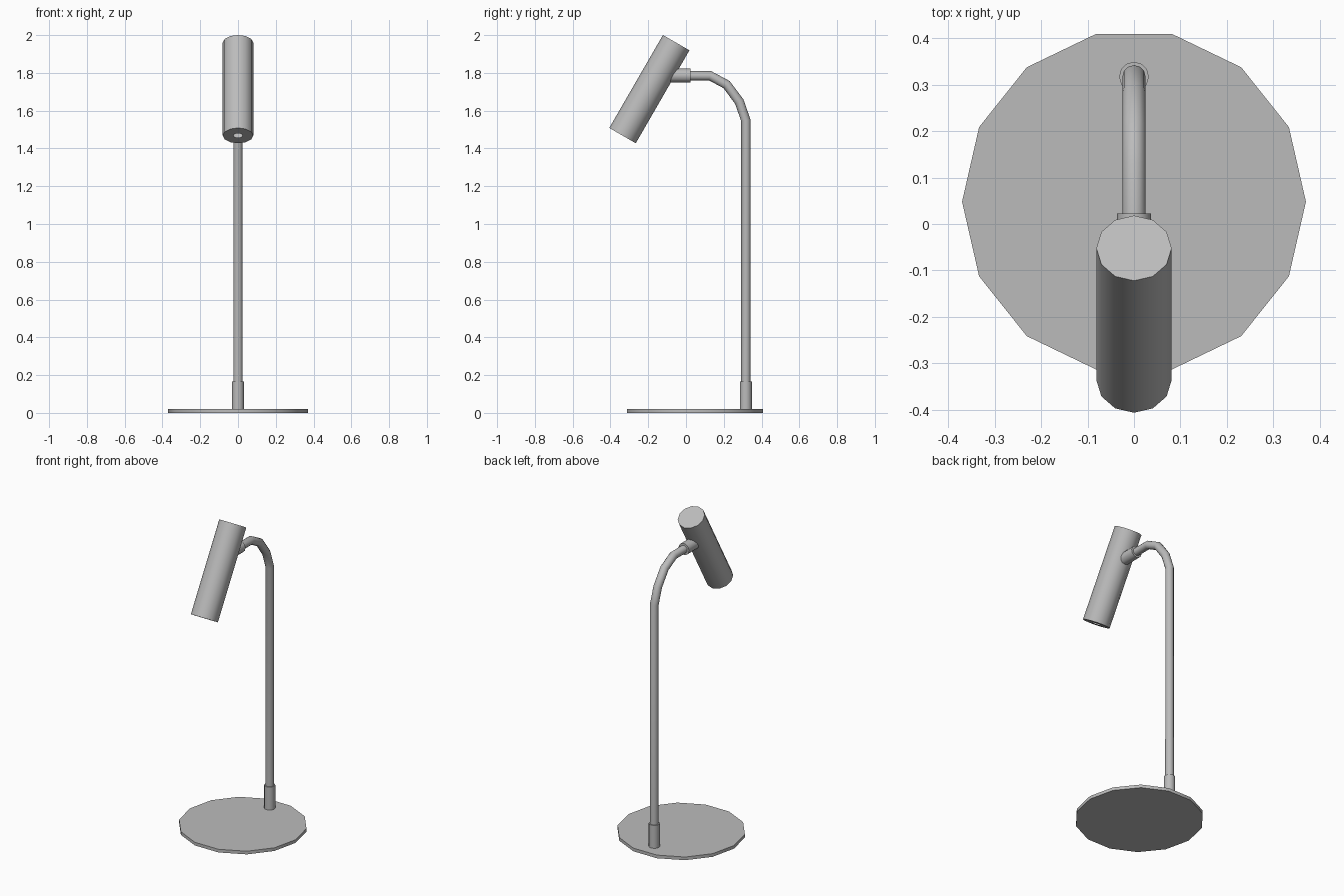
import bpy
import bmesh
from math import radians

if "Cube" in bpy.data.objects:
    bpy.data.objects.remove(bpy.data.objects["Cube"], do_unlink=True)

GREY = (0.5, 0.5, 0.5, 1)
metal = bpy.data.materials.new("grey_metal")
metal.use_nodes = True
metal.diffuse_color = GREY
metal.node_tree.nodes["Principled BSDF"].inputs["Base Color"].default_value = GREY


def finish(obj, name):
    """Name the part, colour it and smooth all but its sharp rims."""
    obj.name = name
    obj.data.materials.clear()
    obj.data.materials.append(metal)
    bpy.ops.object.shade_smooth_by_angle(angle=radians(40))
    return obj


def cylinder(name, sides, radius, length, centre, rotation=(0, 0, 0)):
    bpy.ops.mesh.primitive_cylinder_add(
        vertices=sides, radius=radius, depth=length, location=centre,
        rotation=[radians(a) for a in rotation])
    return finish(bpy.context.object, name)


POLE_Y = 0.317

# Flat round foot and the collar that holds the pole
cylinder("base", 14, 0.37, 0.02, (0, 0.048, 0.01), (0, 0, 90))
cylinder("pole_collar", 12, 0.032, 0.15, (0, POLE_Y, 0.09))

# Pole bending over into the arm
path = [(POLE_Y, 0.02), (POLE_Y, 1.548), (0.282, 1.648),
        (0.215, 1.738), (0.127, 1.785), (-0.04, 1.785)]
curve = bpy.data.curves.new("pole", "CURVE")
curve.dimensions = "3D"
curve.bevel_depth = 0.025
curve.bevel_resolution = 4
curve.use_fill_caps = True
spline = curve.splines.new("POLY")
spline.points.add(len(path) - 1)
for point, (y, z) in zip(spline.points, path):
    point.co = (0, y, z, 1)
pole = bpy.data.objects.new("pole", curve)
bpy.context.collection.objects.link(pole)
bpy.ops.object.select_all(action="DESELECT")
pole.select_set(True)
bpy.context.view_layer.objects.active = pole
bpy.ops.object.convert(target="MESH")
finish(bpy.context.object, "pole")

# Joint between arm and lamp head
cylinder("head_joint", 12, 0.037, 0.12, (0, -0.037, 1.786), (90, 0, 0))

# Tilted tubular head with a small opening in its lower end
head = cylinder("lamp_head", 12, 0.081, 0.568, (0, -0.194, 1.714), (-30, 0, 0))
bm = bmesh.new()
bm.from_mesh(head.data)
bm.faces.ensure_lookup_table()
lower_end = min(bm.faces, key=lambda f: f.normal.z)
bmesh.ops.inset_region(bm, faces=[lower_end], thickness=0.058)
bmesh.ops.delete(bm, geom=[lower_end], context="FACES")
bm.to_mesh(head.data)
bm.free()
